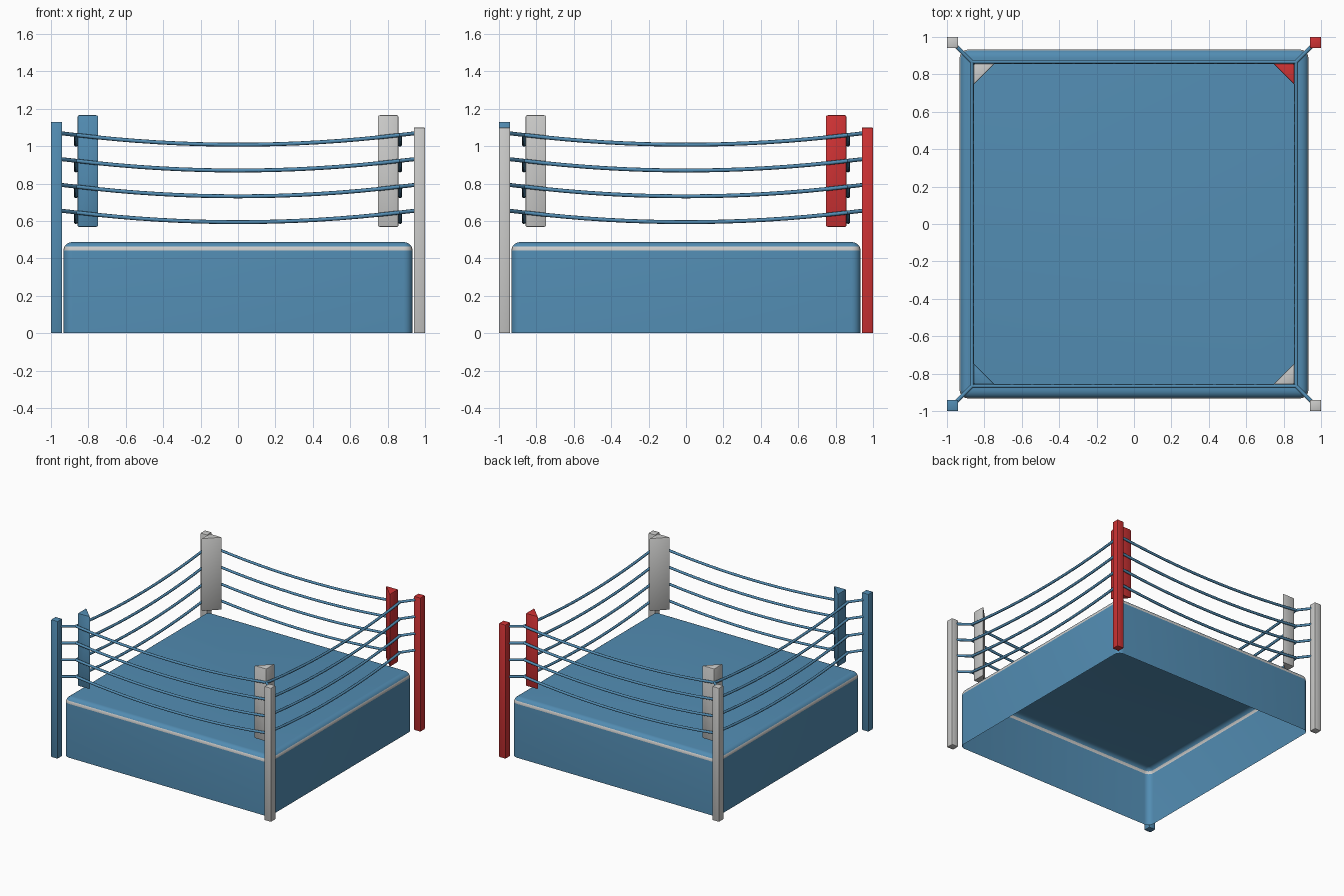
import bpy, bmesh, math

if "Cube" in bpy.data.objects:
    bpy.data.objects.remove(bpy.data.objects["Cube"])


def material(name, rgb):
    m = bpy.data.materials.new(name)
    m.diffuse_color = (*rgb, 1)
    m.use_nodes = True
    m.node_tree.nodes["Principled BSDF"].inputs["Base Color"].default_value = m.diffuse_color
    return m


BLUE = material("blue", (0.085, 0.265, 0.45))
WHITE = material("white", (0.60, 0.60, 0.59))
RED = material("red", (0.62, 0.032, 0.034))


def add_object(name, bm, mats, smooth=None):
    me = bpy.data.meshes.new(name)
    bm.to_mesh(me)
    bm.free()
    for m in mats:
        me.materials.append(m)
    ob = bpy.data.objects.new(name, me)
    bpy.context.collection.objects.link(ob)
    if smooth:
        bpy.ops.object.select_all(action='DESELECT')
        ob.select_set(True)
        bpy.context.view_layer.objects.active = ob
        bpy.ops.object.shade_smooth_by_angle(angle=math.radians(smooth))
    return ob


def prism(name, outline, z0, z1, mat, bevel):
    """Extruded outline with softened edges."""
    bm = bmesh.new()
    face = bm.faces.new([bm.verts.new((x, y, z0)) for x, y in outline])
    top = bmesh.ops.extrude_face_region(bm, geom=[face])["geom"]
    for v in top:
        if isinstance(v, bmesh.types.BMVert):
            v.co.z = z1
    bmesh.ops.recalc_face_normals(bm, faces=bm.faces)
    bmesh.ops.bevel(bm, geom=bm.edges[:], offset=bevel, segments=2,
                    profile=0.5, affect='EDGES')
    return add_object(name, bm, [mat], 40)


# Platform: open-bottomed shell, skirt with a white stripe and a rounded top edge
HALF, R, EDGE_Z = 0.933, 0.045, 0.442
profile = [(0, 0), (0, EDGE_Z)]
for i in range(1, 7):
    a = math.radians(15 * i)
    profile.append((R * (1 - math.cos(a)), EDGE_Z + R * math.sin(a)))


def rounded_square(half, radius, n=5):
    pts = []
    for q in range(4):
        a0 = q * math.pi / 2
        cx = math.copysign(half - radius, math.cos(a0 + math.pi / 4))
        cy = math.copysign(half - radius, math.sin(a0 + math.pi / 4))
        for k in range(n + 1):
            a = a0 + k / n * math.pi / 2
            pts.append((cx + radius * math.cos(a), cy + radius * math.sin(a)))
    return pts


bm = bmesh.new()
loops = [[bm.verts.new((x, y, z)) for x, y in rounded_square(HALF - d, R + 0.003 - d)]
         for d, z in profile]
for i, (lo, hi) in enumerate(zip(loops, loops[1:])):
    for j in range(len(lo)):
        k = (j + 1) % len(lo)
        f = bm.faces.new((lo[j], lo[k], hi[k], hi[j]))
        f.material_index = 1 if i in (1, 2) else 0
bm.faces.new(loops[-1])
add_object("platform", bm, [BLUE, WHITE], 35)

# Corner posts and triangular corner pads
corners = [("front_left", -1, -1, BLUE, 1.13), ("front_right", 1, -1, WHITE, 1.10),
           ("back_right", 1, 1, RED, 1.10), ("back_left", -1, 1, WHITE, 1.10)]
for name, sx, sy, mat, height in corners:
    prism(name + "_post", [(sx * x, sy * y) for x, y in
          ((0.94, 0.94), (1, 0.94), (1, 1), (0.94, 1))], 0, height, mat, 0.005)
    prism(name + "_pad", [(sx * x, sy * y) for x, y in
          ((0.857, 0.857), (0.745, 0.857), (0.857, 0.745))], 0.568, 1.166, mat, 0.007)

# Ropes: four levels, each with four sagging sides and four links to the posts
S, SAG, STEPS = 0.867, 0.052, 16


def rope(name, z):
    cu = bpy.data.curves.new(name, 'CURVE')
    cu.dimensions = '3D'
    cu.bevel_depth = 0.0105
    cu.bevel_resolution = 2
    cu.use_fill_caps = True
    paths = []
    for q in range(4):
        c, s = round(math.cos(q * math.pi / 2)), round(math.sin(q * math.pi / 2))
        side = []
        for i in range(STEPS + 1):
            t = 2 * i / STEPS - 1
            side.append((t * S, -S, z + SAG * t * t))
        link = [(-S, -S, z + SAG), (-0.955, -0.955, z + SAG + 0.01)]
        for path in (side, link):
            paths.append([(c * x - s * y, s * x + c * y, h) for x, y, h in path])
    for path in paths:
        sp = cu.splines.new('POLY')
        sp.points.add(len(path) - 1)
        for p, co in zip(sp.points, path):
            p.co = (*co, 1)
    cu.materials.append(BLUE)
    ob = bpy.data.objects.new(name, cu)
    bpy.context.collection.objects.link(ob)
    bpy.ops.object.select_all(action='DESELECT')
    ob.select_set(True)
    bpy.context.view_layer.objects.active = ob
    bpy.ops.object.convert(target='MESH')
    bpy.ops.object.shade_smooth_by_angle(angle=math.radians(50))


for n in range(4):
    rope(f"rope_{n + 1}", 0.594 + 0.138 * n)
